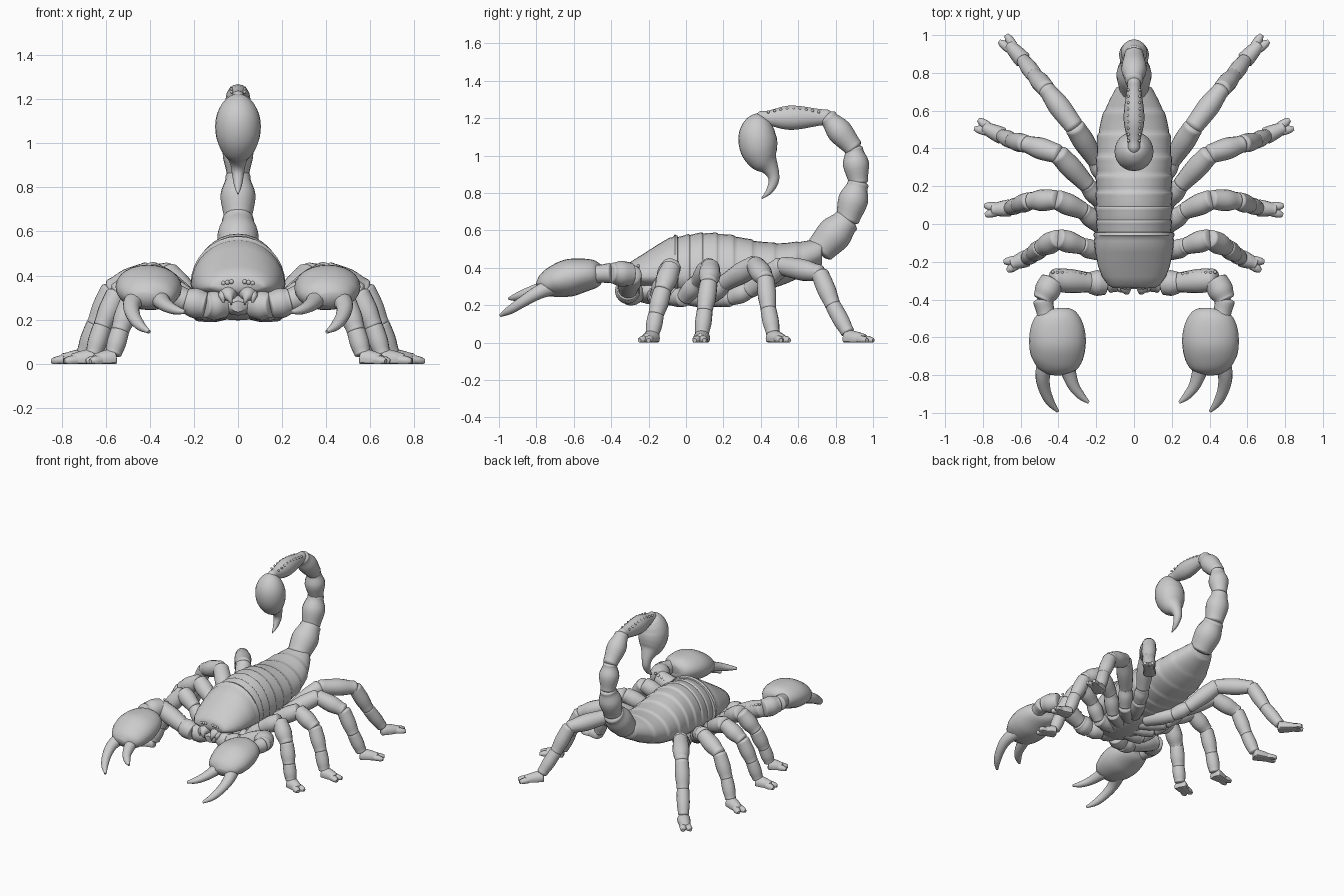
import bpy, bmesh, math
from mathutils import Vector, Matrix

if "Cube" in bpy.data.objects:
    bpy.data.objects.remove(bpy.data.objects["Cube"])


def finish(name, bm, mirror=False, angle=45):
    bmesh.ops.recalc_face_normals(bm, faces=bm.faces)
    me = bpy.data.meshes.new(name)
    bm.to_mesh(me)
    bm.free()
    ob = bpy.data.objects.new(name, me)
    bpy.context.collection.objects.link(ob)
    if mirror:
        m = ob.modifiers.new("Mirror", 'MIRROR')
        m.use_mirror_merge = False
    bpy.ops.object.select_all(action='DESELECT')
    ob.select_set(True)
    bpy.context.view_layer.objects.active = ob
    bpy.ops.object.shade_smooth_by_angle(angle=math.radians(angle))
    return ob


def skin(bm, rings):
    vs = [[bm.verts.new(p) for p in r] for r in rings]
    n = len(vs[0])
    for a, b in zip(vs, vs[1:]):
        for i in range(n):
            bm.faces.new((a[i], a[(i + 1) % n], b[(i + 1) % n], b[i]))
    bm.faces.new(vs[0])
    bm.faces.new(vs[-1])


def spline(rows, sub):
    """Smooth curve through rows of numbers (position plus radii)."""
    P = [tuple(2 * a - b for a, b in zip(rows[0], rows[1]))] + list(rows)
    P.append(tuple(2 * a - b for a, b in zip(rows[-1], rows[-2])))
    out = []
    for k in range(1, len(P) - 2):
        for s in range(sub):
            t = s / sub
            out.append([0.5 * (2 * b + (c - a) * t + (2 * a - 5 * b + 4 * c - d) * t * t
                               + (3 * b - a - 3 * c + d) * t ** 3)
                        for a, b, c, d in zip(*P[k - 1:k + 3])])
    return out + [list(rows[-1])]


def tube(bm, rows, n=16, sub=4, ref=(1, 0, 0), floor=False):
    """Sweep an ellipse: rows are (x, y, z, radius along ref, other radius)."""
    pts = spline(rows, sub)
    C = [Vector(p[:3]) for p in pts]
    side = Vector(ref)
    rings = []
    for i, p in enumerate(pts):
        t = (C[min(i + 1, len(C) - 1)] - C[max(i - 1, 0)]).normalized()
        side = (side - t * side.dot(t)).normalized()
        up = t.cross(side)
        ring = []
        for k in range(n):
            a = 2 * math.pi * k / n
            v = C[i] + side * max(p[3], .002) * math.cos(a) + up * max(p[4], .002) * math.sin(a)
            if floor:
                v.z = max(v.z, 0)
            ring.append(v)
        rings.append(ring)
    skin(bm, rings)


def segment(bm, a, b, ra, rm, rb, wide=1.0, ref=(0, 0, 1), floor=False):
    """One bulging limb segment with rounded ends."""
    a, b = Vector(a), Vector(b)
    prof = [(-.07, ra * .55), (0, ra * .93), (.12, ra), (.55, rm), (.88, rb), (1, rb * .95), (1.07, rb * .55)]
    tube(bm, [(*a.lerp(b, t), r * wide, r) for t, r in prof], sub=3, ref=ref, floor=floor)


def bump(bm, p, r):
    bmesh.ops.create_icosphere(bm, subdivisions=2, radius=r, matrix=Matrix.Translation(p))


def section(y, w, zm, top, bot, s=1.0, n=32):
    """Body cross-section: different half ellipses above and below zm."""
    ring = []
    for k in range(n):
        a = 2 * math.pi * k / n
        h = (top - zm) if math.sin(a) > 0 else (zm - bot)
        ring.append((w * s * math.cos(a), y, zm + h * s * math.sin(a)))
    return ring


# Carapace: domed shield overhanging the mouth, with a raised rear rim
bm = bmesh.new()
rows = [(-.338, .112, .35, .385, .335), (-.325, .135, .35, .412, .32), (-.28, .168, .35, .442, .30),
        (-.225, .19, .352, .476, .29), (-.15, .205, .355, .525, .28), (-.09, .212, .36, .56, .27),
        (-.072, .209, .36, .563, .26), (-.06, .215, .36, .578, .26), (-.045, .212, .36, .572, .25),
        (-.04, .19, .36, .55, .25)]
skin(bm, [section(*r) for r in rows])
for s in (-1, 1):
    for k in range(5):
        bump(bm, (s * (.03 + .018 * k), -.337 + .001 * k * k, .372 - .003 * k), .011)
finish("carapace", bm)

# Abdomen of overlapping plates
keys = [(-.06, .198, .36, .565, .235), (.08, .203, .36, .588, .235), (.22, .203, .365, .58, .245),
        (.38, .200, .38, .545, .27), (.5, .188, .40, .533, .30), (.6, .158, .43, .54, .345),
        (.68, .118, .46, .55, .39), (.73, .088, .48, .555, .42)]
dense = spline(keys, 8)


def body_at(y):
    for a, b in zip(dense, dense[1:]):
        if y <= b[0]:
            t = (y - a[0]) / (b[0] - a[0])
            return [p + (q - p) * t for p, q in zip(a, b)]
    return dense[-1]


cuts = [-.06, .02, .09, .17, .26, .36, .48, .60, .73]
rings = []
for a, b in zip(cuts, cuts[1:]):
    for t, s in ((.02, .972), (.2, .982), (.5, .99), (.75, 1.0), (.9, 1.008), (.97, .995)):
        rings.append(section(*body_at(a + (b - a) * t), s))
bm = bmesh.new()
skin(bm, rings)
finish("abdomen", bm, angle=60)

# Tail segments
joints = [(.715, .495), (.862, .655), (.922, .855), (.897, 1.04), (.757, 1.205), (.40, 1.2)]
radii = [(.082, .094, .074), (.066, .08, .058), (.054, .07, .05), (.054, .068, .05), (.044, .066, .04)]
for k, r in enumerate(radii):
    bm = bmesh.new()
    segment(bm, (0, *joints[k]), (0, *joints[k + 1]), *r,
            wide=.85 if k == 4 else 1.0, ref=(1, 0, 0))
    finish(f"tail_segment_{k + 1}", bm)

# Small bead rows on the last tail segment
bm = bmesh.new()
for k in range(9):
    t = k / 8
    for s in (-1, 1):
        bump(bm, (s * .03, .44 + .27 * t, 1.233 + .017 * math.sin(math.pi * t)), .008)
finish("tail_beads", bm)

# Venom bulb and sting
bm = bmesh.new()
tube(bm, [(0, y, z, r, r) for y, z, r in (
    (.412, 1.212, .02), (.403, 1.195, .056), (.39, 1.155, .086), (.382, 1.10, .102), (.392, 1.035, .1),
    (.415, .98, .08), (.445, .94, .05), (.465, .90, .034), (.468, .86, .027), (.445, .81, .018),
    (.405, .77, .003))], n=24)
finish("sting_bulb", bm)

# Walking legs: hip, thigh, knee, shin, foot joints
legs = [
    [(.05, -.16, .25), (.19, -.15, .25), (.28, -.115, .34), (.40, -.078, .405), (.49, -.125, .28),
     (.535, -.16, .15), (.565, -.18, .045), (.68, -.225, .012)],
    [(.05, -.08, .25), (.18, -.01, .24), (.27, .07, .33), (.41, .13, .405), (.55, .122, .32),
     (.615, .10, .17), (.655, .085, .045), (.79, .072, .012)],
    [(.05, .0, .25), (.18, .12, .24), (.25, .21, .32), (.40, .37, .415), (.575, .425, .34),
     (.645, .44, .18), (.695, .465, .05), (.835, .53, .012)],
    [(.05, .06, .25), (.15, .24, .24), (.205, .34, .28), (.315, .515, .41), (.465, .715, .37),
     (.525, .785, .20), (.585, .865, .055), (.695, .985, .012)],
]
thick = [(.05, .055, .05), (.045, .052, .045), (.048, .058, .054), (.052, .058, .047),
         (.048, .05, .043), (.043, .044, .038)]
for k, J in enumerate(legs):
    bm = bmesh.new()
    for i, r in enumerate(thick):
        segment(bm, J[i], J[i + 1], *r, floor=True)
    # Flat-soled forked foot
    a, b = Vector(J[6]), Vector(J[7])
    a.z = .024
    d = (b - a).normalized()
    side = Vector((-d.y, d.x, 0)).normalized()
    tip = a.lerp(b, .7)
    segment(bm, a, tip, .045, .04, .033, floor=True)
    for s in (-1, 1):
        p, q = tip - d * .015 + side * s * .013, b + side * s * .026
        tube(bm, [(*p, .026, .024), (*p.lerp(q, .6), .022, .02), (*q, .011, .011)], n=10, floor=True)
    finish(f"leg_pair_{k + 1}", bm, True)

# Underside of the front body, between the hips
bm = bmesh.new()
bmesh.ops.create_uvsphere(bm, u_segments=24, v_segments=12, radius=1,
                          matrix=Matrix.Translation((0, -.1, .275)) @ Matrix.Diagonal((.165, .22, .078, 1)))
finish("belly_plate", bm)

# Pincer arms
bm = bmesh.new()
A = [(.06, -.27, .265), (.15, -.315, .265), (.235, -.31, .285), (.43, -.295, .365),
     (.483, -.40, .372), (.46, -.50, .365)]
for i, r in enumerate([(.06, .068, .058), (.062, .068, .06), (.055, .064, .06), (.064, .068, .056),
                       (.053, .048, .05)]):
    segment(bm, A[i], A[i + 1], *r)
for k in range(8):
    t = k / 7
    bump(bm, (.26 + .17 * t, -.265 + .01 * t, .333 + .077 * t), .009)
finish("pincer_arms", bm, True)

# Pincer hands
bm = bmesh.new()
tube(bm, [(.415, -.448, .37, .03, .02), (.414, -.456, .37, .075, .05), (.411, -.485, .367, .114, .074),
          (.407, -.55, .36, .142, .09), (.405, -.63, .345, .15, .1), (.408, -.71, .323, .137, .083),
          (.415, -.76, .305, .105, .06), (.418, -.79, .293, .05, .03)], n=24)
finish("pincer_hands", bm, True)

# Pincer fingers
bm = bmesh.new()
for F in ([(.45, -.69, .31, .05, .05), (.482, -.79, .268, .04, .038), (.475, -.87, .22, .032, .03),
           (.445, -.94, .175, .024, .023), (.403, -.992, .145, .008, .008)],
          [(.37, -.69, .315, .05, .05), (.345, -.79, .282, .039, .036), (.318, -.86, .26, .03, .028),
           (.28, -.91, .243, .022, .02), (.24, -.945, .235, .008, .008)]):
    tube(bm, F, n=14)
finish("pincer_fingers", bm, True)

# Mouthparts
bm = bmesh.new()
tube(bm, [(.045, -.25, .32, .04, .035), (.045, -.31, .32, .042, .036), (.042, -.345, .31, .03, .028),
          (.035, -.36, .29, .012, .014), (.03, -.355, .268, .003, .003)], n=12)
tube(bm, [(.07, -.30, .315, .02, .025), (.07, -.345, .308, .018, .018), (.066, -.352, .278, .004, .004)], n=10)
finish("mouthparts", bm, True)
bm = bmesh.new()
tube(bm, [(0, -.22, .27, .08, .05), (0, -.30, .265, .07, .045), (0, -.34, .26, .03, .025)], n=16)
finish("lower_lip", bm)
